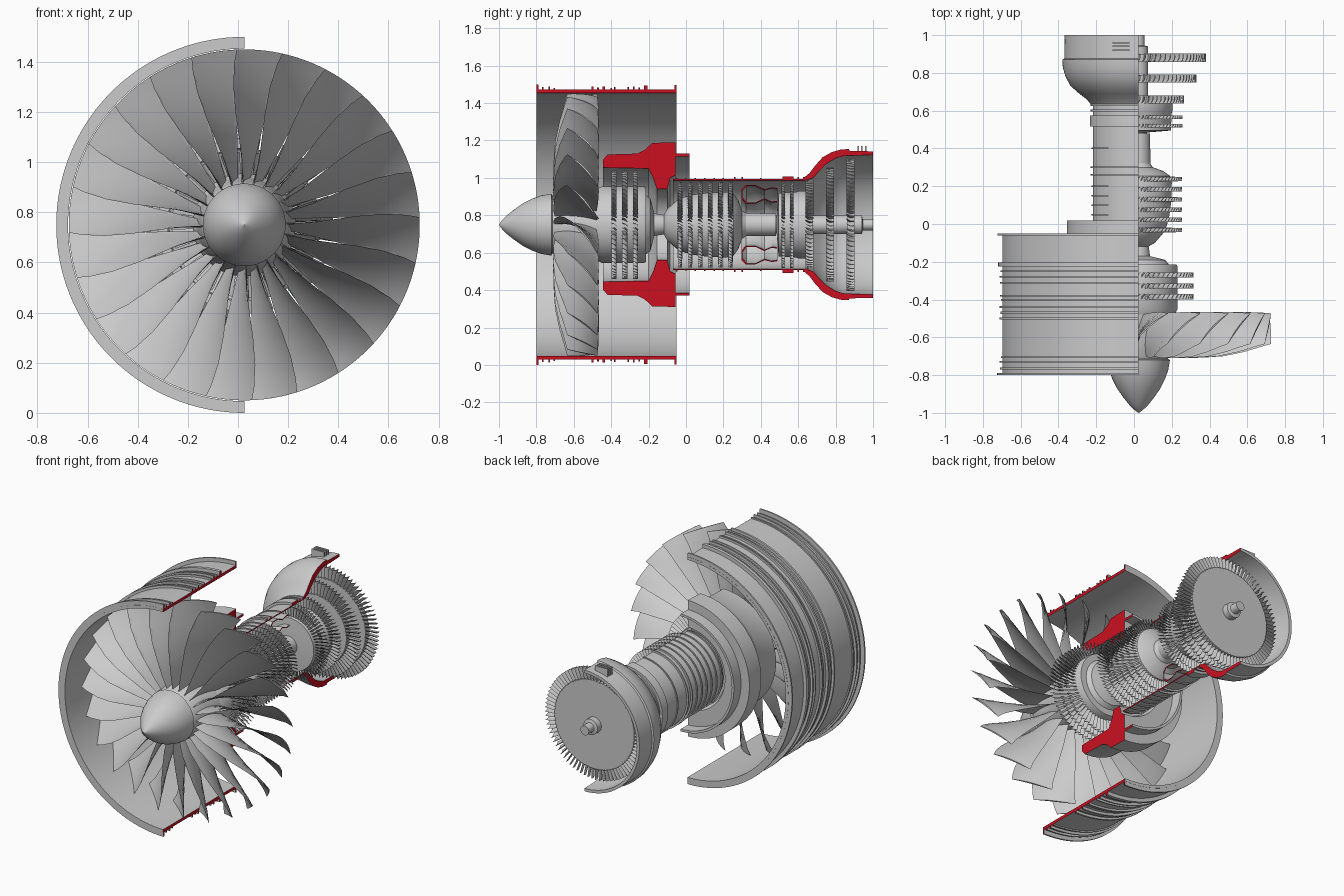
import bpy, math
from mathutils import Vector

if "Cube" in bpy.data.objects:
    bpy.data.objects.remove(bpy.data.objects["Cube"])

CX, CZ = 0.025, 0.75          # engine axis runs along y
red = bpy.data.materials.new("cut_red")
red.diffuse_color = (0.6, 0.005, 0.015, 1)
red.use_nodes = True
red.node_tree.nodes["Principled BSDF"].inputs["Base Color"].default_value = red.diffuse_color
grey = bpy.data.materials.new("grey")
grey.diffuse_color = (0.6, 0.6, 0.6, 1)
grey.use_nodes = True
grey.node_tree.nodes["Principled BSDF"].inputs["Base Color"].default_value = grey.diffuse_color


def pt(r, a, y):
    """a = clockwise angle from the top, seen from the front"""
    return (CX + r * math.sin(a), y, CZ + r * math.cos(a))


def make(name, verts, faces, angle=30):
    me = bpy.data.meshes.new(name)
    me.from_pydata(verts, [], faces)
    me.update()
    ob = bpy.data.objects.new(name, me)
    bpy.context.collection.objects.link(ob)
    bpy.ops.object.select_all(action='DESELECT')
    ob.select_set(True)
    bpy.context.view_layer.objects.active = ob
    bpy.ops.object.mode_set(mode='EDIT')
    bpy.ops.mesh.select_all(action='SELECT')
    bpy.ops.mesh.normals_make_consistent(inside=False)
    bpy.ops.object.mode_set(mode='OBJECT')
    bpy.ops.object.shade_smooth_by_angle(angle=math.radians(angle))
    return ob


def half_shell(name, prof, n=72):
    """closed (y, r) profile swept round the -x half, cut faces red"""
    m = len(prof)
    verts = [pt(r, -math.pi * i / n, y) for i in range(n + 1) for y, r in prof]
    faces = [(i * m + j, i * m + (j + 1) % m, (i + 1) * m + (j + 1) % m, (i + 1) * m + j)
             for i in range(n) for j in range(m)]
    faces += [tuple(range(m)), tuple(n * m + j for j in range(m))]
    ob = make(name, verts, faces)
    ob.data.materials.append(grey)
    ob.data.materials.append(red)
    for p in ob.data.polygons:
        if len(p.vertices) == m and abs(p.normal.x) > 0.99 and abs(p.center.x - CX) < 1e-4:
            p.material_index = 1
    return ob


def spun(name, prof, n=96):
    """full solid of revolution, closed to the axis at both ends"""
    m = len(prof)
    verts = [pt(r, 2 * math.pi * i / n, y) for i in range(n) for y, r in prof]
    faces = [(i * m + j, i * m + j + 1, ((i + 1) % n) * m + j + 1, ((i + 1) % n) * m + j)
             for i in range(n) for j in range(m - 1)]
    faces += [tuple(i * m for i in range(n)), tuple(i * m + m - 1 for i in range(n))]
    return make(name, verts, faces)


def blades(name, count, sections, thick, camber, k=4):
    """sections: (r, y_le, angle_le, y_te, angle_te) in degrees"""
    verts, faces = [], []
    ring = 2 * k
    for b in range(count):
        base = len(verts)
        turn = 2 * math.pi * b / count
        for r, y0, a0, y1, a1 in sections:
            le = Vector((y0, math.radians(a0) * r))
            te = Vector((y1, math.radians(a1) * r))
            d = te - le
            nrm = Vector((d.y, -d.x)).normalized()
            for q in range(ring):
                s = q / k if q <= k else (ring - q) / k
                side = 1 if q < k else -1
                h = 4 * s * (1 - s)
                p = le + d * s + nrm * d.length * (camber * h + side * thick * h)
                verts.append(pt(r, turn + p.y / r, p.x))
        for i in range(len(sections) - 1):
            for q in range(ring):
                u, v = base + i * ring + q, base + i * ring + (q + 1) % ring
                faces.append((u, v, v + ring, u + ring))
        top = base + (len(sections) - 1) * ring
        faces.append(tuple(top + q for q in range(ring)))
        faces.append(tuple(base + q for q in range(ring)))
    return make(name, verts, faces, 40)


def ribbed(inner, outer, ribs):
    """closed profile: smooth inside, rectangular ribs (y, width, r) outside"""
    prof = [inner[0], outer[0]]
    for y, w, r in ribs:
        base = next(a[1] + (b[1] - a[1]) * (y - a[0]) / (b[0] - a[0])
                    for a, b in zip(outer, outer[1:]) if a[0] <= y <= b[0])
        prof += [(y - w / 2, base), (y - w / 2, r), (y + w / 2, r), (y + w / 2, base)]
    return prof + [outer[-1]] + inner[:0:-1]


# --- fan section
spun("spinner", [(-1.0, 0.001), (-0.985, 0.022), (-0.96, 0.048), (-0.92, 0.08), (-0.87, 0.115),
                 (-0.82, 0.14), (-0.77, 0.157), (-0.72, 0.165), (-0.715, 0.155)])
spun("fan_hub", [(-0.72, 0.15), (-0.70, 0.163), (-0.60, 0.175), (-0.48, 0.19), (-0.475, 0.12)])
blades("fan_blades", 24, [
    (0.165, -0.70, -1, -0.48, 7), (0.25, -0.71, -2, -0.475, 9), (0.35, -0.707, -3.5, -0.47, 10.5),
    (0.45, -0.70, -4.5, -0.468, 11), (0.56, -0.677, -4.5, -0.466, 11.5),
    (0.65, -0.65, -3.5, -0.469, 12), (0.70, -0.635, -2.5, -0.473, 13)], 0.018, 0.06, 8)
half_shell("fan_case", ribbed(
    [(-0.80, 0.703), (-0.05, 0.703)], [(-0.80, 0.722), (-0.05, 0.722)],
    [(-0.794, 0.010, 0.75), (-0.765, 0.008, 0.735), (-0.73, 0.008, 0.738), (-0.705, 0.008, 0.73),
     (-0.50, 0.012, 0.738), (-0.47, 0.012, 0.732), (-0.44, 0.012, 0.738), (-0.40, 0.008, 0.73),
     (-0.38, 0.008, 0.735), (-0.31, 0.008, 0.735), (-0.28, 0.008, 0.738), (-0.25, 0.008, 0.732),
     (-0.215, 0.02, 0.745), (-0.056, 0.010, 0.747)]), 96)

# --- booster
spun("booster_drum", [(-0.495, 0.12), (-0.49, 0.185), (-0.45, 0.205), (-0.225, 0.205), (-0.215, 0.20),
                      (-0.215, 0.16), (-0.19, 0.14), (-0.17, 0.06), (-0.10, 0.05)])
for i, y in enumerate((-0.385, -0.328, -0.27)):
    blades(f"booster_blades_{i+1}", 64, [(0.2, y - 0.014, -1.5, y + 0.014, 1.5),
                                         (0.29, y - 0.014, -2.2, y + 0.014, 2.2)], 0.05, 0.12)
half_shell("core_front_case", [
    (-0.445, 0.305), (-0.445, 0.345), (-0.42, 0.375), (-0.26, 0.38), (-0.22, 0.40), (-0.18, 0.437),
    (-0.055, 0.44), (-0.055, 0.265), (-0.085, 0.25), (-0.10, 0.19), (-0.155, 0.19), (-0.175, 0.25),
    (-0.20, 0.30)])
half_shell("core_rear_ring", [(-0.056, 0.365), (-0.056, 0.38), (0.018, 0.38), (0.018, 0.365)])

# --- high pressure compressor
spun("compressor_drum", [(-0.12, 0.05), (-0.10, 0.085), (-0.06, 0.12), (-0.035, 0.14), (0.03, 0.16),
                         (0.12, 0.172), (0.22, 0.175), (0.255, 0.165), (0.28, 0.13), (0.30, 0.075),
                         (0.32, 0.062), (0.48, 0.06)])
for i in range(6):
    y = -0.032 + i * 0.054
    blades(f"compressor_blades_{i+1}", 64, [(0.135 + 0.006 * i, y - 0.013, -2, y + 0.013, 2),
                                            (0.23, y - 0.011, -2.2, y + 0.011, 2.2)], 0.05, 0.12)
half_shell("core_case", ribbed(
    [(-0.07, 0.236), (0.64, 0.236)], [(-0.07, 0.243), (0.64, 0.243)],
    [(y, 0.008, r) for y, r in ((-0.05, 0.25), (0.0, 0.249), (0.05, 0.249), (0.10, 0.249), (0.15, 0.249),
                                (0.20, 0.249), (0.26, 0.254), (0.30, 0.254), (0.40, 0.249))]
    + [(0.545, 0.06, 0.258), (0.60, 0.01, 0.254), (0.63, 0.01, 0.254)]))

# --- combustor: thin hollow liner, profile walked out and back with an offset
liner = [(0.49, 0.195), (0.46, 0.20), (0.42, 0.19), (0.37, 0.213), (0.32, 0.213), (0.297, 0.19),
         (0.297, 0.14), (0.32, 0.113), (0.37, 0.113), (0.42, 0.135), (0.46, 0.118), (0.49, 0.122)]
mid = (0.40, 0.16)
inner = [(mid[0] + (y - mid[0]) * (0.94 if y < 0.48 else 1), r - math.copysign(0.006, r - mid[1])) for y, r in liner]
half_shell("combustor_liner", liner + inner[::-1])

# --- turbines
spun("turbine_drum", [(0.485, 0.05), (0.495, 0.17), (0.59, 0.175), (0.60, 0.18), (0.645, 0.18), (0.65, 0.05)])
spun("shaft", [(-0.20, 0.045), (0.62, 0.045), (0.62, 0.05), (0.94, 0.05), (0.945, 0.03), (1.0, 0.03)], 48)
for i, (y, r0, r1, c, n) in enumerate(((0.52, 0.168, 0.232, 0.009, 64), (0.565, 0.17, 0.232, 0.009, 64),
                                       (0.66, 0.18, 0.24, 0.021, 64), (0.77, 0.225, 0.305, 0.021, 72),
                                       (0.88, 0.285, 0.355, 0.022, 80))):
    if i > 1:
        spun(f"turbine_disc_{i+1}", [(y - 0.02, 0.05), (y - 0.02, r0), (y + 0.02, r0), (y + 0.02, 0.05)])
    w = 130 / n
    blades(f"turbine_blades_{i+1}", n, [(r0 - 0.005, y - c, -w * 0.6, y + c, w * 0.6),
                                        (r1, y - c, -w * 0.7, y + c, w * 0.7)], 0.06, -0.15)
half_shell("turbine_case", [
    (0.635, 0.236), (0.635, 0.255), (0.66, 0.275), (0.69, 0.315), (0.73, 0.36), (0.78, 0.388), (0.83, 0.402),
    (0.87, 0.404), (0.875, 0.394), (1.0, 0.392), (1.0, 0.373), (0.84, 0.368), (0.80, 0.355), (0.75, 0.325),
    (0.71, 0.285), (0.68, 0.25)])

# --- mounting lugs on the turbine case
for i, y in enumerate((0.92, 0.94, 0.96)):
    bpy.ops.mesh.primitive_cube_add(size=1, location=(-0.07, y, 1.145))
    lug = bpy.context.object
    lug.name = f"mount_lug_{i+1}"
    lug.scale = (0.09, 0.008, 0.05)
